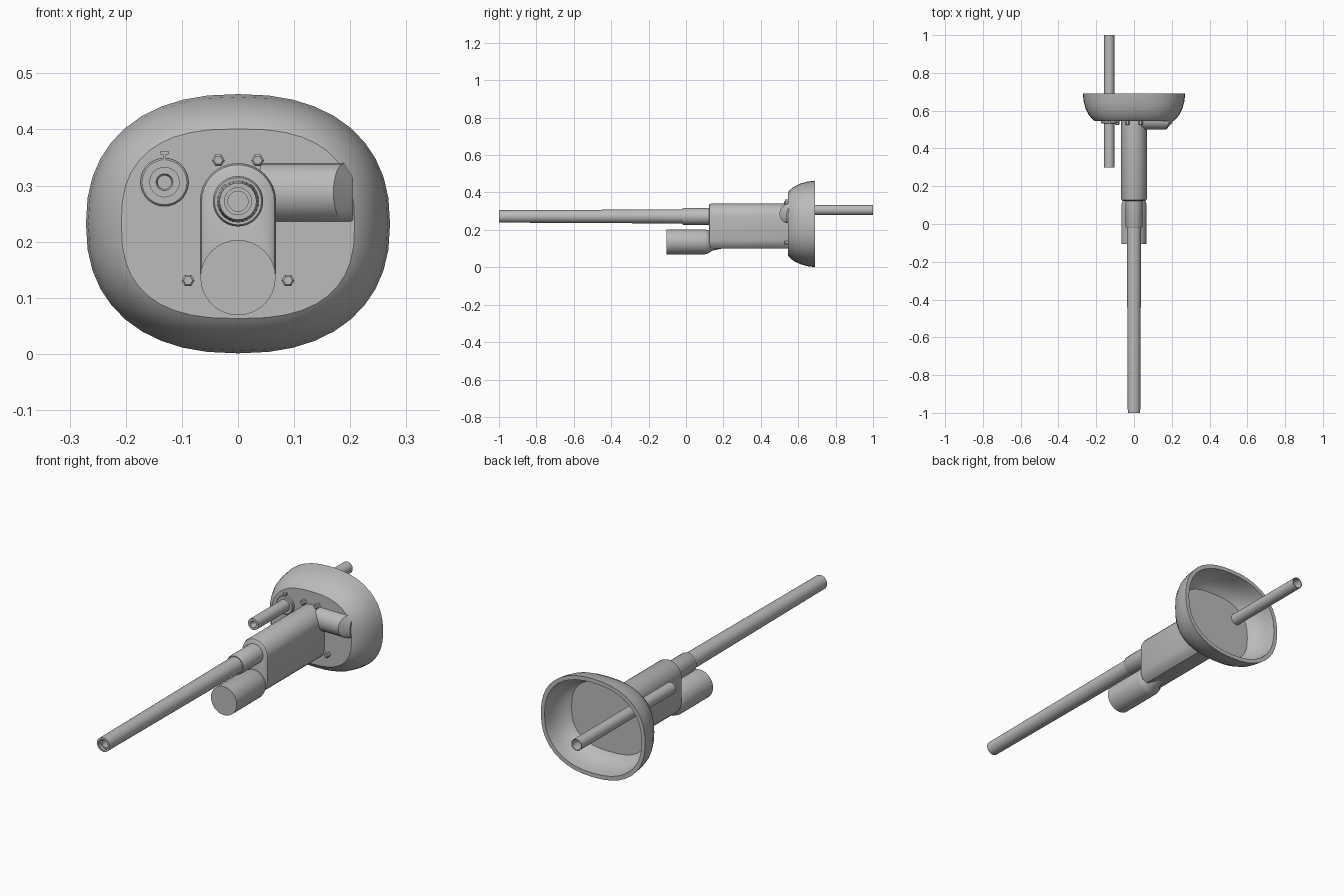
import bpy, bmesh, math
from math import sin, cos, pi

if "Cube" in bpy.data.objects:
    bpy.data.objects.remove(bpy.data.objects["Cube"])

grey = bpy.data.materials.new("steel grey")
grey.diffuse_color = (0.5, 0.5, 0.5, 1)
grey.use_nodes = True
grey.node_tree.nodes["Principled BSDF"].inputs["Base Color"].default_value = grey.diffuse_color


def loft(name, rings, cap_start=True, cap_end=True, angle=35):
    """Skin a list of equal-length point rings into one mesh."""
    bm = bmesh.new()
    loops = [[bm.verts.new(p) for p in r] for r in rings]
    n = len(loops[0])
    for a, b in zip(loops, loops[1:]):
        for i in range(n):
            j = (i + 1) % n
            bm.faces.new((a[i], a[j], b[j], b[i]))
    if cap_start:
        bm.faces.new(loops[0])
    if cap_end:
        bm.faces.new(loops[-1])
    bmesh.ops.recalc_face_normals(bm, faces=bm.faces)
    me = bpy.data.meshes.new(name)
    bm.to_mesh(me)
    bm.free()
    me.materials.append(grey)
    ob = bpy.data.objects.new(name, me)
    bpy.context.collection.objects.link(ob)
    bpy.context.view_layer.objects.active = ob
    ob.select_set(True)
    bpy.ops.object.shade_smooth_by_angle(angle=math.radians(angle))
    ob.select_set(False)
    return ob


def turned(name, x, z, profile, n=28):
    """Turn a (y, radius) profile around an axis running along y."""
    rings = [[(x + r * cos(2 * pi * i / n), y, z + r * sin(2 * pi * i / n))
              for i in range(n)] for y, r in profile]
    return loft(name, rings)


def oval(y, a, b, e, n=40):
    """Superellipse ring in the xz plane."""
    pts = []
    for i in range(n):
        c, s = cos(2 * pi * i / n), sin(2 * pi * i / n)
        pts.append((a * math.copysign(abs(c) ** (2 / e), c), y,
                    0.232 + b * math.copysign(abs(s) ** (2 / e), s)))
    return pts


# Hollow dished shield: outer skin, rim, then inner skin
loft("shield", [oval(*v) for v in (
    (0.545, 0.208, 0.169, 2.6), (0.552, 0.218, 0.178, 2.55),
    (0.575, 0.238, 0.198, 2.45), (0.61, 0.256, 0.215, 2.4),
    (0.65, 0.267, 0.226, 2.3), (0.69, 0.271, 0.231, 2.3),
    (0.69, 0.252, 0.212, 2.3), (0.65, 0.248, 0.208, 2.3),
    (0.61, 0.237, 0.197, 2.4), (0.58, 0.218, 0.178, 2.5),
    (0.566, 0.198, 0.158, 2.6))])

# Main barrel with open muzzle, and its sleeve
turned("barrel", 0, 0.272, [(-0.85, 0.018), (-0.985, 0.018), (-0.985, 0.024),
                            (-1.0, 0.024), (-1.0, 0.033), (0.02, 0.038)])
turned("barrel_sleeve", 0, 0.272, [(-0.02, 0.036), (-0.02, 0.042),
                                   (-0.014, 0.045), (0.16, 0.045)])

# Recoil housing: round top, straight sides, chamfered belly
def housing(y, d):
    r = 0.068 - d
    pts = [(r * cos(pi * i / 16), y, 0.272 + r * sin(pi * i / 16))
           for i in range(17)]
    low = [(r, 0.145), (0.058 - d, 0.118), (0.038 - d, 0.1 + d)]
    pts += [(-x, y, z) for x, z in low]
    pts += [(x, y, z) for x, z in reversed(low)]
    return pts

loft("recoil_housing", [housing(0.122, 0.009), housing(0.126, 0.003),
                        housing(0.134, 0), housing(0.555, 0)])

# Cylinder under the barrel, necked down into the housing
turned("recoil_cylinder", 0, 0.136, [(-0.105, 0.067), (0.1, 0.067),
                                     (0.118, 0.062), (0.14, 0.048),
                                     (0.2, 0.034)], 32)

# Secondary tube passing through the shield, open at both ends
turned("secondary_tube", -0.131, 0.306, [
    (0.36, 0.012), (0.305, 0.012), (0.3, 0.015), (0.3, 0.027),
    (1.0, 0.027), (1.0, 0.023), (0.85, 0.023)])
turned("tube_flange", -0.131, 0.306, [(0.532, 0.027), (0.532, 0.04),
                                      (0.535, 0.043), (0.555, 0.043)])

# Small T-shaped catch above the flange
def block(name, x0, x1, y0, y1, z0, z1):
    return loft(name, [[(x0, y, z0), (x1, y, z0), (x1, y, z1), (x0, y, z1)]
                       for y in (y0, y1)])

block("catch_stem", -0.134, -0.128, 0.532, 0.548, 0.345, 0.358)
block("catch_head", -0.138, -0.124, 0.53, 0.548, 0.355, 0.362)

# Half-round side blister with a sloping outer end
def blister(x, depth, z0, z1, skew=0):
    zc, h = (z0 + z1) / 2, (z1 - z0) / 2
    return [(x + skew * sin(pi * i / 12), 0.55 - depth * sin(pi * i / 12),
             zc + h * cos(pi * i / 12)) for i in range(13)]

loft("side_blister", [blister(0.04, 0.05, 0.235, 0.34),
                      blister(0.19, 0.05, 0.235, 0.34, -0.02),
                      blister(0.205, 0.012, 0.235, 0.315)])

# Hexagonal bolts around the housing
for side in (-1, 1):
    for level, (x, z) in (("upper", (0.035, 0.345)), ("lower", (0.089, 0.131))):
        turned(f"{level}_bolt_{'left' if side < 0 else 'right'}", side * x, z,
               [(0.525, 0.008), (0.528, 0.0115), (0.55, 0.0115)], 6)
